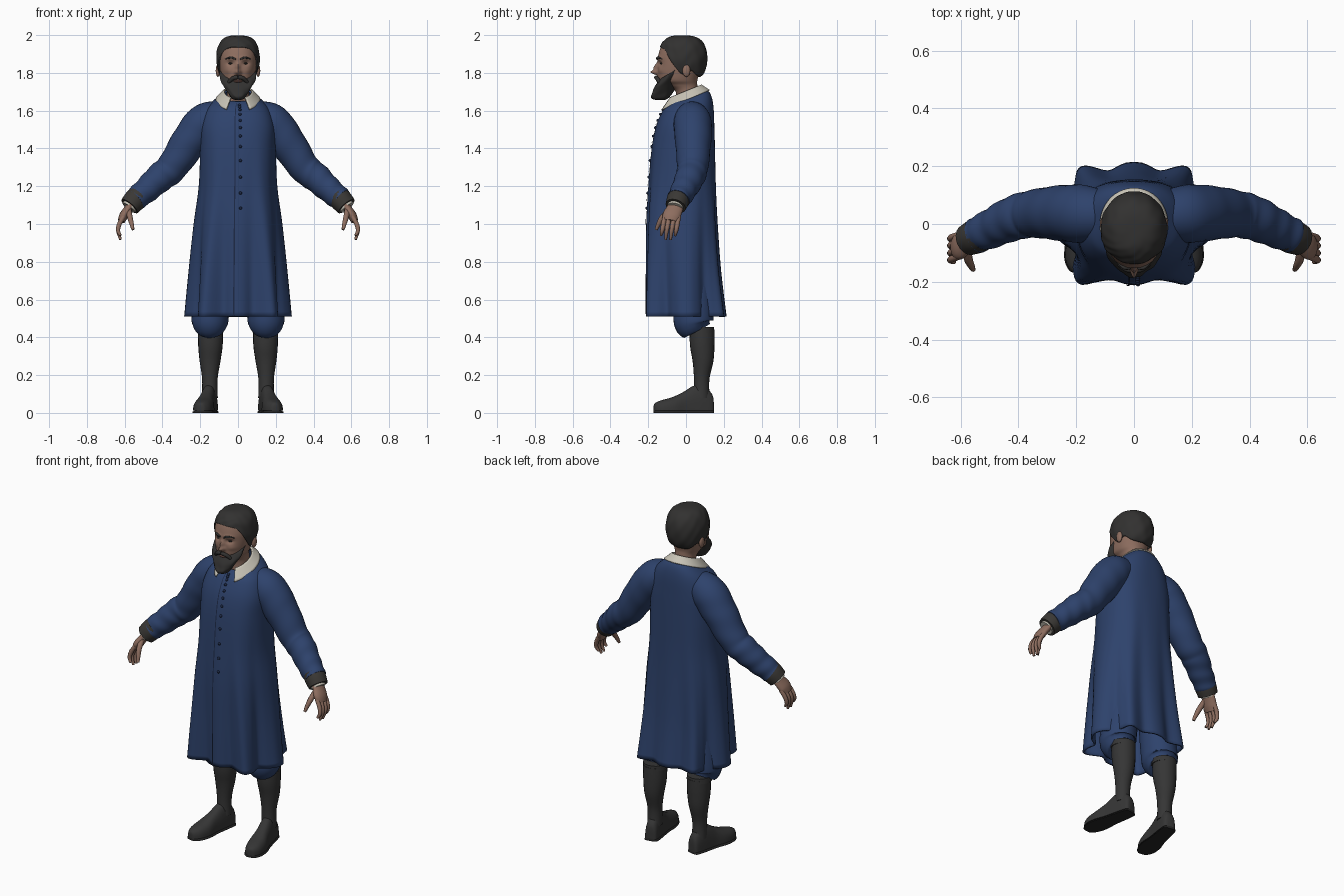
import bpy, bmesh
from math import sin, cos, pi, radians, exp
from mathutils import Vector

if "Cube" in bpy.data.objects:
    bpy.data.objects.remove(bpy.data.objects["Cube"])


def material(name, *rgb):
    m = bpy.data.materials.new(name)
    m.use_nodes = True
    m.diffuse_color = (*rgb, 1)
    b = m.node_tree.nodes["Principled BSDF"]
    b.inputs["Base Color"].default_value = (*rgb, 1)
    b.inputs["Roughness"].default_value = 0.8
    return m


BLUE = material("coat blue", .027, .055, .15)
NAVY = material("seam navy", .012, .022, .06)
GREY = material("boot grey", .036, .036, .036)
SOLE = material("sole black", .018, .018, .018)
CUFF = material("cuff brown grey", .042, .039, .035)
HAIR = material("hair charcoal", .032, .031, .030)
SKIN = material("skin", .27, .155, .115)
LIP = material("lip", .2, .095, .075)
WHITE = material("linen white", .58, .55, .47)


# ---------- helpers ----------
def spline(pts, t, loop=False):
    """Smooth curve through points of two or more values, t from 0 to 1."""
    n = len(pts) if loop else len(pts) - 1
    x = (t % 1 if loop else t) * n
    i = min(int(x), n - 1)
    f = x - i

    def get(k):
        return Vector(pts[k % n] if loop else pts[max(0, min(n, k))])
    a, b, c, d = (get(i + k) for k in (-1, 0, 1, 2))
    return b + .5 * f * (c - a + f * (2 * a - 5 * b + 4 * c - d + f * (3 * (b - c) + d - a)))


def grid(name, f, nu, nv, mat, closed=True, cap=False, thick=0):
    """Surface f(u, v), optionally closed around u and capped at both ends."""
    bm = bmesh.new()
    cols = nu if closed else nu + 1
    rows = [[bm.verts.new(f(i / nu, j / nv)) for i in range(cols)] for j in range(nv + 1)]
    for a, b in zip(rows, rows[1:]):
        for i in range(nu):
            k = (i + 1) % cols
            bm.faces.new((a[i], a[k], b[k], b[i]))
    if cap:
        bm.faces.new(rows[0])
        bm.faces.new(rows[-1])
    bmesh.ops.remove_doubles(bm, verts=bm.verts, dist=1e-5)
    bmesh.ops.recalc_face_normals(bm, faces=bm.faces)
    me = bpy.data.meshes.new(name)
    bm.to_mesh(me)
    bm.free()
    me.materials.append(mat)
    me.shade_smooth()
    me.set_sharp_from_angle(angle=radians(55))
    ob = bpy.data.objects.new(name, me)
    bpy.context.collection.objects.link(ob)
    if thick:
        mod = ob.modifiers.new("thickness", "SOLIDIFY")
        mod.thickness = thick


def tube(name, pts, mat, squash=1, nu=20, nv=20, ripple=0):
    """Round limb along points (x, y, z, radius); squash widens it along y."""
    def f(u, v):
        p = spline(pts, v)
        t = (spline(pts, min(1, v + .01)) - spline(pts, max(0, v - .01))).xyz.normalized()
        a = Vector((0, 1, 0))
        a = (a - t * a.dot(t)).normalized()
        r = p[3] * (1 + ripple * sin(v * 45 + 2 * sin(2 * pi * u)) * v)
        q = 2 * pi * u
        return p.xyz + a * r * squash * cos(q) + t.cross(a) * r * sin(q)
    grid(name, f, nu, nv, mat, cap=True)


def ball(name, loc, size, mat):
    grid(name, lambda u, v: Vector((loc[0] + size[0] * sin(pi * v) * cos(2 * pi * u),
                                    loc[1] + size[1] * sin(pi * v) * sin(2 * pi * u),
                                    loc[2] + size[2] * cos(pi * v))), 16, 10, mat)


def power(x, p):
    return abs(x) ** p * (1 if x > 0 else -1)


def section(u, rx, front, back, p):
    """Rounded body outline, u = 0 at the front."""
    q = 2 * pi * u
    c = power(cos(q), p)
    return rx * power(sin(q), p), (front if c > 0 else -back) * c


# ---------- coat: height, half width, front, back, fold strength, tilt ----------
COAT = [(.51, .285, -.215, .205, 1, 0), (.75, .262, -.215, .18, .7, 0),
        (1.0, .235, -.212, .165, .35, 0), (1.2, .208, -.2, .157, .14, 0),
        (1.4, .2, -.182, .153, .04, 0), (1.52, .195, -.158, .15, 0, 0),
        (1.61, .165, -.125, .145, 0, .1), (1.655, .12, -.1, .13, 0, .25),
        (1.68, .075, -.075, .1, 0, .4)]
# fold depth around half the hem, front to back, then mirrored
FOLD = [.98, .84, 1.1, .98, .8, .9, 1, .93, .83, .95, 1.1, .93, 1.05]
FOLD = [(k, 0) for k in FOLD + FOLD[-2:0:-1]]


def coat(u, v, lift=0):
    z, rx, front, back, fold, tilt = spline(COAT, v)
    x, y = section(u, rx, front, back, .8)
    k = 1 + max(0, fold) * (spline(FOLD, u, True)[0] - 1)
    return Vector((x * k, y * k - lift, z + tilt * y))


grid("coat", coat, 120, 48, BLUE, thick=.01)
grid("front_seam", lambda u, v: coat(-.0085 + .003 * u, v * .93, .004), 2, 60, NAVY, False)
for i in range(12):
    ball(f"button_{i + 1}", coat(.005, .3 + .052 * i), (.008, .009, .008), NAVY)


# ---------- linen collar ----------
def collar(u, v):
    q = radians(32 + 296 * u)
    y = -cos(q) * ((.1 + .05 * v) if cos(q) > 0 else (.083 + .042 * v))
    return Vector(((.074 + .044 * v) * sin(q), y, 1.705 - .045 * v + .4 * y))


grid("collar", collar, 48, 6, WHITE, closed=False, thick=.008)

# ---------- head and neck: height, half width, front, back ----------
HEAD = [(1.62, .062, -.05, .075), (1.70, .058, -.055, .065), (1.735, .065, -.1, .06),
        (1.76, .082, -.143, .06), (1.80, .092, -.15, .072), (1.85, .1, -.15, .09),
        (1.90, .102, -.145, .1), (1.95, .09, -.125, .092), (1.98, .05, -.08, .06),
        (1.985, .005, -.01, .01)]
# face shaping: x, height, x spread, height spread, forward push
FACE = [(0, 1.803, .014, .012, .036), (0, 1.83, .01, .02, .02), (.04, 1.85, .018, .011, -.013),
        (.035, 1.876, .025, .009, .008), (.055, 1.812, .02, .016, .005)]


def head(u, v):
    z, rx, front, back = spline(HEAD, v)
    mid = (front + back) / 2
    x, y = section(u, rx, front - mid, back - mid, .93)
    y += mid
    if y < -.05:
        for bx, bz, sx, sz, push in FACE:
            y -= push * exp(-((abs(x) - bx) / sx) ** 2 - ((z - bz) / sz) ** 2)
    return Vector((x, y, z))


grid("head", head, 96, 72, SKIN, cap=True)
ball("lips", (0, -.143, 1.755), (.024, .014, .007), LIP)

# hair cap, its lower edge following the hairline from forehead to nape
EDGE = [(e, 0) for e in (28, 27, 18, -18, -48, -34, -52, -60, -62)]


def hair(u, v):
    q = 2 * pi * u
    e = radians(90 + (spline(EDGE, 1 - abs(1 - 2 * u))[0] - 90) * v)
    r = max(0, cos(e)) ** (.6 if e > 0 else .45)
    r *= 1 + .018 * sin(9 * q + 5 * v) * sin(14 * v + 1)
    return Vector((.115 * r * sin(q), -.018 - .131 * r * cos(q),
                   1.88 + sin(e) * (.118 + .004 * v * sin(3 * q + 8 * v))))


grid("hair", hair, 80, 28, HAIR, thick=.012)

# beard rings: height, half width, front, back, tilt
BEARD = [(1.656, .012, -.15, -.115, 0), (1.668, .034, -.175, -.09, .1),
         (1.70, .05, -.186, -.06, .3), (1.735, .072, -.178, -.04, .5),
         (1.765, .092, -.166, -.03, .6), (1.79, .097, -.138, -.02, .6)]


def beard(u, v):
    z, rx, front, back, tilt = spline(BEARD, v)
    mid = (front + back) / 2
    x, y = section(u, rx, front - mid, back - mid, .95)
    k = 1 + .02 * sin(18 * pi * u + 9 * v)
    y = y * k + mid
    return Vector((x * k, y, z + tilt * (y + .1)))


grid("beard", beard, 64, 24, HAIR, cap=True)

# ---------- foot outline: distance from heel, half width, height ----------
FOOT = [(0, .015, .05), (.01, .034, .09), (.06, .04, .14), (.11, .042, .13), (.16, .045, .1),
        (.22, .054, .072), (.28, .047, .055), (.315, .025, .04), (.322, .006, .02)]


def foot(s, base, grow=0, height=None):
    def f(u, v):
        d, w, h = spline(FOOT, v)
        q = 2 * pi * u
        side = (w + grow) * power(cos(q), .8)
        up = (height or h) * max(0, sin(q)) ** .8
        return Vector((s * (.138 + .19 * d + .98 * side), .145 - .98 * d + .19 * side, base + up))
    return f


# ---------- paired parts ----------
for s, side in ((1, "left"), (-1, "right")):
    def limb(name, pts, mat, **kw):
        tube(f"{side}_{name}", [(s * p[0], *p[1:]) for p in pts], mat, **kw)

    # arm and hand
    limb("sleeve", [(.1, .03, 1.57, .083), (.18, .035, 1.535, .1), (.262, .038, 1.43, .095),
                    (.35, .035, 1.3, .082), (.415, .02, 1.245, .077), (.485, -.012, 1.18, .068),
                    (.545, -.04, 1.13, .061)], BLUE, nu=32, nv=56, ripple=.035)
    limb("cuff", [(.525, -.033, 1.15, .059), (.55, -.044, 1.122, .06), (.574, -.055, 1.094, .055)], CUFF)
    limb("shirt_cuff", [(.56, -.05, 1.11, .043), (.579, -.058, 1.086, .041)], WHITE, nv=4)
    limb("palm", [(.55, -.045, 1.13, .02), (.582, -.06, 1.08, .022), (.604, -.076, 1.045, .024),
                  (.618, -.082, 1.015, .019)], SKIN, squash=2)
    for n, y, tip in (("index", -.12, .94), ("middle", -.096, .918),
                      ("ring", -.07, .917), ("little", -.046, .938)):
        limb(f"{n}_finger", [(.605, y + .008, 1.04, .012), (.628, y, 1.0, .0125),
                             (.635, y - .006, .965, .011), (.622, y - .012, tip, .007)],
             SKIN, nu=10, nv=10)
    limb("thumb", [(.58, -.085, 1.075, .016), (.572, -.125, 1.035, .015),
                   (.563, -.145, 1.0, .012), (.556, -.158, .97, .008)], SKIN, nu=10, nv=10)

    # leg and shoe
    limb("breeches", [(.11, .04, .85, .085), (.13, .04, .65, .095), (.146, .04, .52, .098),
                      (.148, .042, .47, .094), (.147, .06, .435, .07)], BLUE, squash=1.08)
    limb("breeches_band", [(.146, .08, .455, .069), (.146, .08, .425, .07)], GREY, nv=4)
    limb("stocking", [(.146, .085, .44, .066), (.146, .086, .36, .065), (.148, .09, .28, .056),
                      (.149, .083, .18, .041), (.149, .083, .08, .042)], GREY)
    grid(f"{side}_shoe", foot(s, .012), 32, 32, GREY, cap=True)
    grid(f"{side}_sole", foot(s, 0, .004, .016), 32, 32, SOLE, cap=True)

    # face details
    ball(f"{side}_ear", (s * .106, .002, 1.812), (.012, .021, .033), SKIN)
    ball(f"{side}_eye", (s * .038, -.128, 1.85), (.013, .011, .005), HAIR)
    limb("eyebrow", [(.012, -.153, 1.872, .004), (.036, -.15, 1.881, .006),
                     (.066, -.122, 1.873, .003)], HAIR, nu=10)
    limb("moustache", [(0, -.16, 1.776, .009), (.026, -.155, 1.772, .011),
                       (.05, -.138, 1.748, .009), (.06, -.13, 1.725, .007)], HAIR, nu=12)
